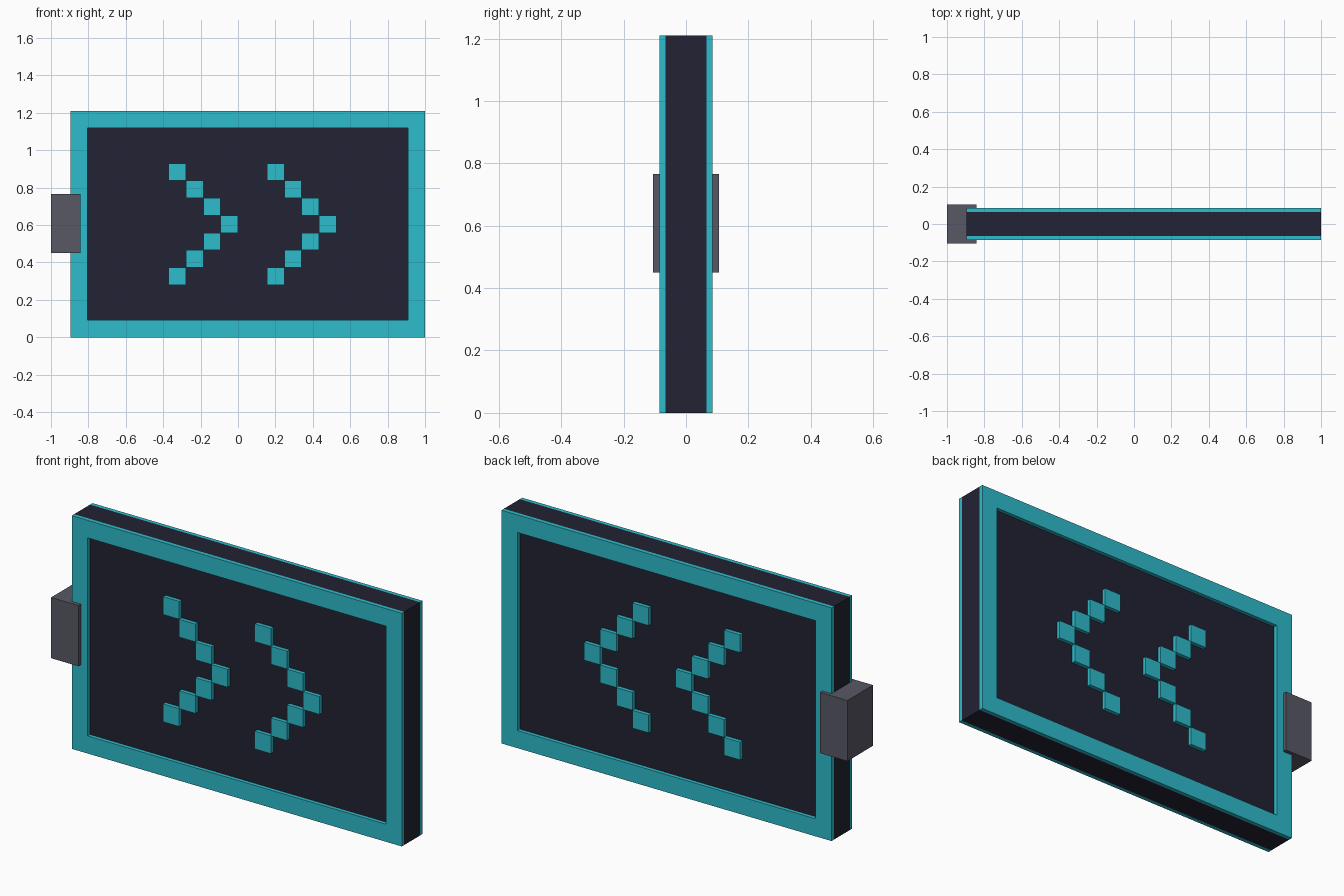
import bpy, bmesh
from mathutils import Matrix, Vector

if "Cube" in bpy.data.objects:
    bpy.data.objects.remove(bpy.data.objects["Cube"])


def material(name, rgb):
    m = bpy.data.materials.new(name)
    m.diffuse_color = (*rgb, 1.0)
    m.use_nodes = True
    m.node_tree.nodes["Principled BSDF"].inputs["Base Color"].default_value = m.diffuse_color
    return m


TEAL = material("teal", (0.027, 0.503, 0.604))
NAVY = material("dark navy", (0.016, 0.016, 0.033))
GREY = material("slate grey", (0.098, 0.098, 0.133))


def finish(name, bm, mat):
    bmesh.ops.recalc_face_normals(bm, faces=bm.faces)
    me = bpy.data.meshes.new(name)
    bm.to_mesh(me)
    bm.free()
    me.materials.append(mat)
    ob = bpy.data.objects.new(name, me)
    bpy.context.collection.objects.link(ob)
    return ob


def add_box(bm, x0, x1, y0, y1, z0, z1):
    mat = Matrix.Translation(Vector((x0 + x1, y0 + y1, z0 + z1)) / 2)
    mat = mat @ Matrix.Diagonal((x1 - x0, y1 - y0, z1 - z0, 1))
    bmesh.ops.create_cube(bm, size=1, matrix=mat)


def box(name, dims, mat):
    bm = bmesh.new()
    add_box(bm, *dims)
    return finish(name, bm, mat)


X0, X1, H = -0.895, 1.0, 1.21      # outer edge of the sign
BORDER = 0.091
CORE, FACE = 0.065, 0.085          # half depths of the panel and raised trim
STEP = 0.0928                      # size of one chevron square


def frame(name, y0, y1):
    """Rectangular ring, extruded through its depth."""
    bm = bmesh.new()

    def rect(b):
        return [bm.verts.new((x, y0, z)) for x, z in
                ((X0 + b, b), (X1 - b, b), (X1 - b, H - b), (X0 + b, H - b))]

    outer, inner = rect(0), rect(BORDER)
    faces = [bm.faces.new((outer[i], outer[(i + 1) % 4], inner[(i + 1) % 4], inner[i]))
             for i in range(4)]
    ext = bmesh.ops.extrude_face_region(bm, geom=faces, use_keep_orig=True)
    moved = [g for g in ext["geom"] if isinstance(g, bmesh.types.BMVert)]
    bmesh.ops.translate(bm, verts=moved, vec=(0, y1 - y0, 0))
    return finish(name, bm, TEAL)


def chevron(name, tip_x, y0, y1):
    """Seven squares stepping to a point at +x."""
    bm = bmesh.new()
    h = STEP / 2
    for i in range(-3, 4):
        x, z = tip_x - abs(i) * STEP, H / 2 + i * STEP
        add_box(bm, x - h, x + h, y0, y1, z - h, z + h)
    return finish(name, bm, TEAL)


# Dark core panel
box("panel", (X0, X1, -CORE, CORE, 0, H), NAVY)

# Raised border and chevrons on both faces
for side, y0, y1 in (("front", -FACE, -CORE), ("back", CORE, FACE)):
    frame(side + "_frame", y0, y1)
    for label, tip in (("left", -0.046), ("right", 0.48)):
        chevron(f"{side}_{label}_chevron", tip, y0, y1)

# Wall mount block on the left edge
box("mount_block", (-1.0, -0.843, -0.105, 0.105, 0.45, 0.765), GREY)
